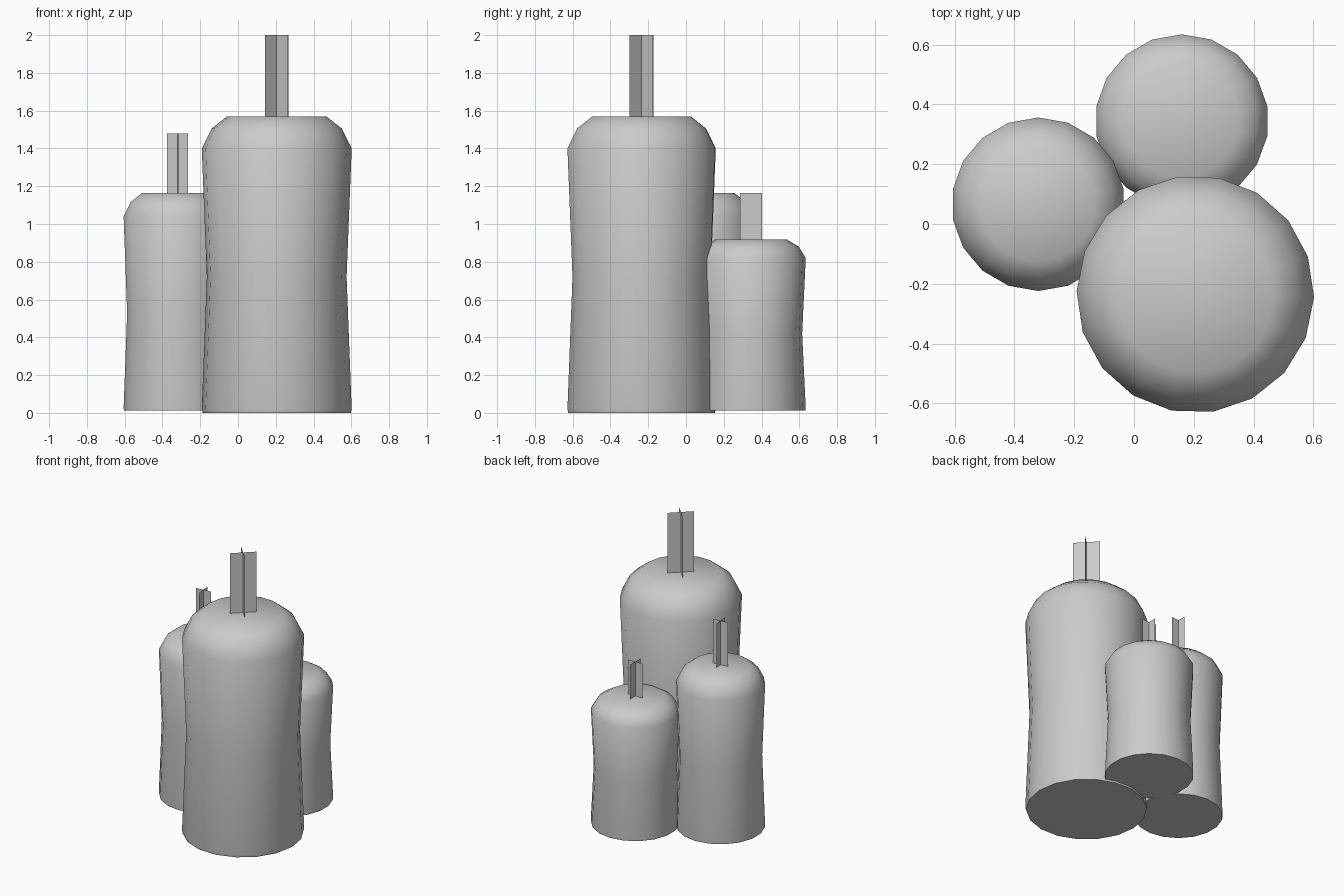
import bpy, bmesh, math

if "Cube" in bpy.data.objects:
    bpy.data.objects.remove(bpy.data.objects["Cube"])

SIDES = 18


def make_candle(name, center, profile, turn):
    # Lathe a waisted candle body, closed at top and bottom
    bm = bmesh.new()
    rings = []
    for r, z in profile:
        ring = []
        for i in range(SIDES):
            a = math.radians(turn) + 2 * math.pi * i / SIDES
            ring.append(bm.verts.new((r * math.cos(a), r * math.sin(a), z)))
        rings.append(ring)
    for low, high in zip(rings, rings[1:]):
        for i in range(SIDES):
            j = (i + 1) % SIDES
            bm.faces.new((low[i], low[j], high[j], high[i]))
    bm.faces.new(rings[0][::-1])
    bm.faces.new(rings[-1])
    finish(bm, name, center)
    obj = bpy.data.objects[name]
    bpy.ops.object.select_all(action='DESELECT')
    obj.select_set(True)
    bpy.context.view_layer.objects.active = obj
    bpy.ops.object.shade_smooth_by_angle(angle=math.radians(60))


def make_wick(name, center, half, z0, z1, turn):
    # Two crossed flat cards
    bm = bmesh.new()
    for k in range(2):
        a = math.radians(turn + 90 * k)
        x, y = half * math.cos(a), half * math.sin(a)
        corners = ((-x, -y, z0), (x, y, z0), (x, y, z1), (-x, -y, z1))
        bm.faces.new([bm.verts.new(c) for c in corners])
    finish(bm, name, center)


def finish(bm, name, center):
    mesh = bpy.data.meshes.new(name)
    bm.to_mesh(mesh)
    bm.free()
    obj = bpy.data.objects.new(name, mesh)
    obj.location = (center[0], center[1], 0)
    bpy.context.collection.objects.link(obj)


# Tall candle
tall = (0.205, -0.235)
make_candle("tall_candle", tall,
            [(0.392, 0.0), (0.397, 0.02), (0.37, 0.72), (0.397, 1.40),
             (0.345, 1.505), (0.263, 1.57)], -1.5)
make_wick("tall_wick", tall, 0.087, 1.57, 2.0, 43.5)

# Medium candle
medium = (-0.32, 0.066)
make_candle("medium_candle", medium,
            [(0.288, 0.012), (0.290, 0.025), (0.271, 0.53), (0.290, 1.04),
             (0.253, 1.115), (0.192, 1.163)], 50)
make_wick("medium_wick", medium, 0.056, 1.163, 1.478, 5)

# Short candle
short = (0.16, 0.344)
make_candle("short_candle", short,
            [(0.288, 0.012), (0.290, 0.025), (0.271, 0.42), (0.290, 0.82),
             (0.253, 0.88), (0.192, 0.917)], 50)
make_wick("short_wick", short, 0.058, 0.917, 1.163, 0)
